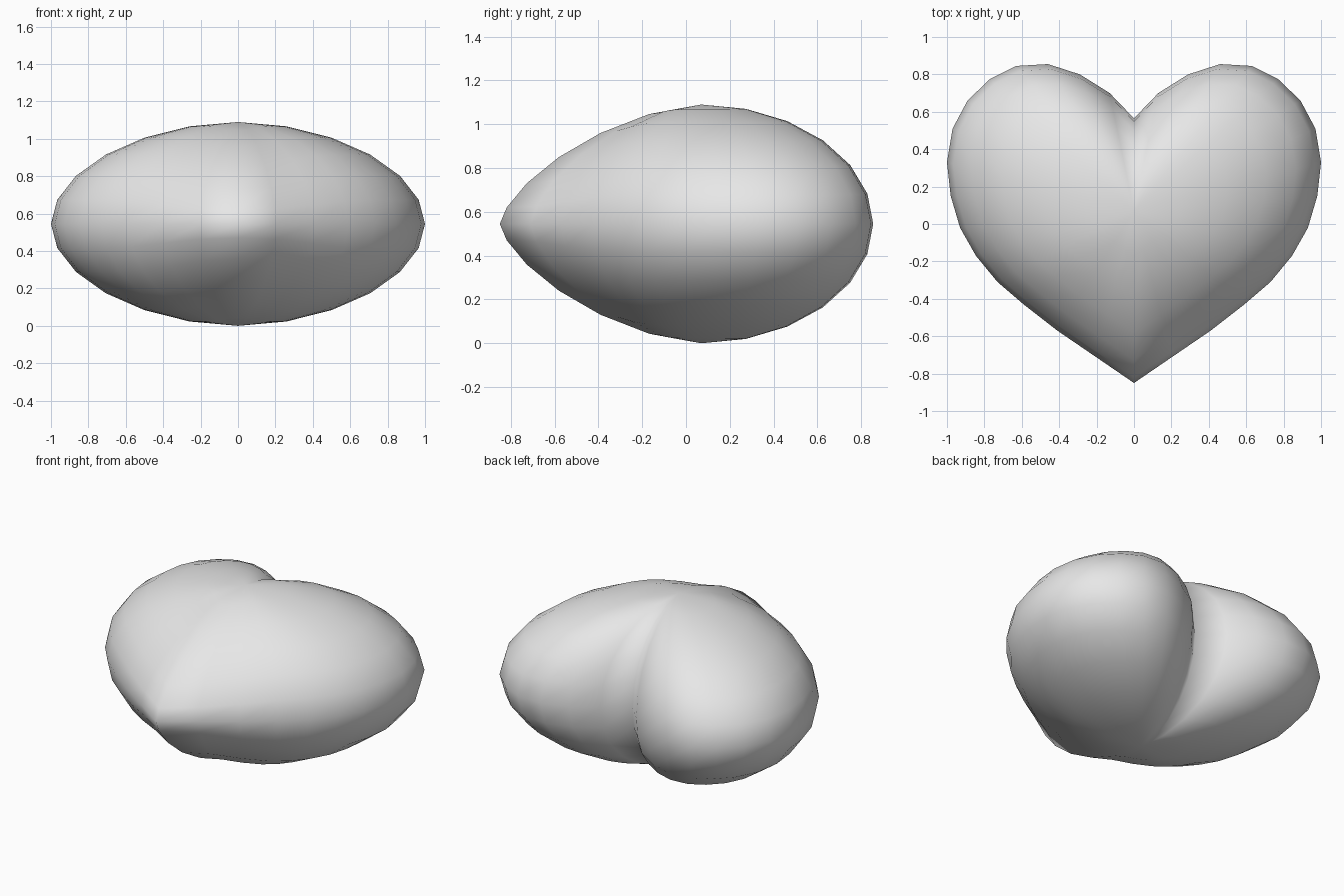
import bpy
import bmesh
from math import sin, pi, hypot

default_cube = bpy.data.objects.get("Cube")
if default_cube:
    bpy.data.objects.remove(default_cube, do_unlink=True)

# Half outline of the heart, from the back notch round to the front tip
HALF_OUTLINE = [(0, .565), (.13, .70), (.29, .80), (.46, .855), (.63, .845),
                (.77, .775), (.89, .66), (.97, .51), (1, .33), (.98, .15),
                (.93, -.02), (.845, -.17), (.73, -.31), (.59, -.43),
                (.41, -.57), (.205, -.71), (0, -.85)]
CENTRE_Y = .07
HALF_HEIGHT = .545
RINGS = 6


def mix(a, b, weight):
    return a + (b - a) * weight


def dome_height(t, px, py):
    """Height at fraction t from centre to rim; the front tip tapers more."""
    dx, dy = px, py - CENTRE_Y
    front = max(0, -dy / hypot(dx, dy)) ** 4
    side = (abs(dx) / hypot(dx, dy)) ** 2
    power = mix(mix(2, 1.85, side), 1.6, front)
    root = mix(mix(.5, .52, side), .68, front)
    return HALF_HEIGHT * max(0, 1 - t ** power) ** root


def build_heart():
    mirrored = [(-x, y) for x, y in reversed(HALF_OUTLINE[1:-1])]
    outline = HALF_OUTLINE + mirrored
    bm = bmesh.new()

    # Rings from just below the top pole to just above the bottom pole
    rings = []
    for k in range(1, 2 * RINGS):
        t = sin(k * pi / (2 * RINGS))
        sign = 1 if k < RINGS else -1
        ring = []
        for px, py in outline:
            z = HALF_HEIGHT + sign * dome_height(t, px, py)
            ring.append(bm.verts.new((px * t, mix(CENTRE_Y, py, t), z)))
        rings.append(ring)
    top = bm.verts.new((0, CENTRE_Y, 2 * HALF_HEIGHT))
    bottom = bm.verts.new((0, CENTRE_Y, 0))

    # Skin the rings and close both poles
    count = len(outline)
    for i in range(count):
        j = (i + 1) % count
        bm.faces.new((top, rings[0][i], rings[0][j]))
        bm.faces.new((bottom, rings[-1][j], rings[-1][i]))
        for upper, lower in zip(rings, rings[1:]):
            bm.faces.new((upper[i], lower[i], lower[j], upper[j]))
    bmesh.ops.recalc_face_normals(bm, faces=bm.faces)
    for face in bm.faces:
        face.smooth = True

    mesh = bpy.data.meshes.new("heart")
    bm.to_mesh(mesh)
    bm.free()
    heart = bpy.data.objects.new("heart", mesh)
    bpy.context.collection.objects.link(heart)
    return heart


# Plain light grey surface
grey = bpy.data.materials.new("light grey")
grey.use_nodes = True
colour = (.8, .8, .8, 1)
grey.diffuse_color = colour
grey.node_tree.nodes["Principled BSDF"].inputs["Base Color"].default_value = colour

build_heart().data.materials.append(grey)
